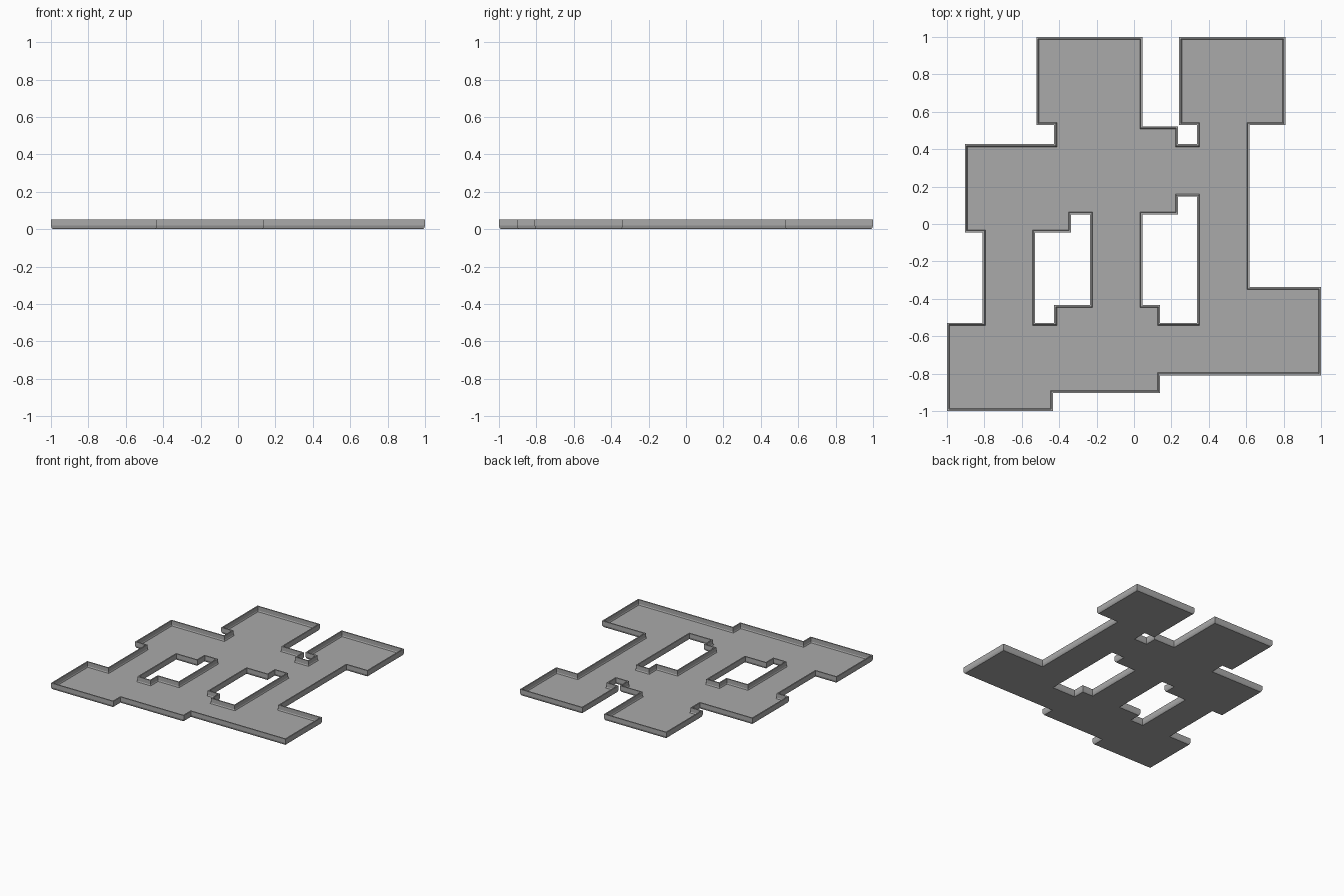
import bpy, bmesh
from mathutils import Vector

if "Cube" in bpy.data.objects:
    bpy.data.objects.remove(bpy.data.objects["Cube"])

GAP = 0.003                      # clearance to the grid lines
CELL = (2 + 2 * GAP) / 21        # 21 x 21 layout grid

# Tray outline (counter-clockwise) and its two openings (clockwise), in cells
OUTLINE = [(0, 0), (6, 0), (6, 1), (12, 1), (12, 2), (21, 2), (21, 7), (17, 7),
           (17, 16), (19, 16), (19, 21), (13, 21), (13, 16), (14, 16), (14, 15),
           (13, 15), (13, 16), (11, 16), (11, 21), (5, 21), (5, 16), (6, 16),
           (6, 15), (1, 15), (1, 10), (2, 10), (2, 5), (0, 5)]
LEFT_HOLE = [(5, 10), (7, 10), (7, 11), (8, 11), (8, 6), (6, 6), (6, 5), (5, 5)]
RIGHT_HOLE = [(12, 6), (11, 6), (11, 11), (13, 11), (13, 12), (14, 12), (14, 5), (12, 5)]

# Wall section as (inset, z): chamfered foot, outer wall, rim, inner wall, floor
SECTION = [(0.009, 0), (0.004, 0.007), (0.0, 0.019), (0.0, 0.052),
           (0.010, 0.052), (0.010, 0.019), (0.014, 0.010)]


def inset_loop(cells, inset):
    """Right-angled loop moved toward the solid (left-hand) side."""
    pts = [Vector((x - 10.5, y - 10.5)) * CELL for x, y in cells]
    out = []
    for i, p in enumerate(pts):
        a = (p - pts[i - 1]).normalized()
        b = (pts[(i + 1) % len(pts)] - p).normalized()
        out.append(p + (Vector((-a.y, a.x)) + Vector((-b.y, b.x))) * inset)
    return out


bm = bmesh.new()
bottom_edges, floor_edges = [], []
for cells in (OUTLINE, LEFT_HOLE, RIGHT_HOLE):
    rings = [[bm.verts.new((p.x, p.y, z)) for p in inset_loop(cells, GAP + d)]
             for d, z in SECTION]
    n = len(cells)
    # Walls swept along the loop
    for lo, hi in zip(rings, rings[1:]):
        for i in range(n):
            j = (i + 1) % n
            bm.faces.new((lo[i], lo[j], hi[j], hi[i]))
    for ring, store in ((rings[0], bottom_edges), (rings[-1], floor_edges)):
        store += [bm.edges.get((ring[i], ring[(i + 1) % n])) for i in range(n)]

# Underside and tray floor, with the openings left free
for edges, normal in ((bottom_edges, (0, 0, -1)), (floor_edges, (0, 0, 1))):
    bmesh.ops.triangle_fill(bm, use_beauty=True, use_dissolve=False,
                            edges=edges, normal=normal)
bmesh.ops.recalc_face_normals(bm, faces=bm.faces)

mesh = bpy.data.meshes.new("floor_tray")
bm.to_mesh(mesh)
bm.free()
tray = bpy.data.objects.new("floor_tray", mesh)
bpy.context.collection.objects.link(tray)

grey = bpy.data.materials.new("grey")
grey.diffuse_color = (0.4, 0.4, 0.4, 1)
grey.use_nodes = True
grey.node_tree.nodes["Principled BSDF"].inputs["Base Color"].default_value = grey.diffuse_color
mesh.materials.append(grey)
